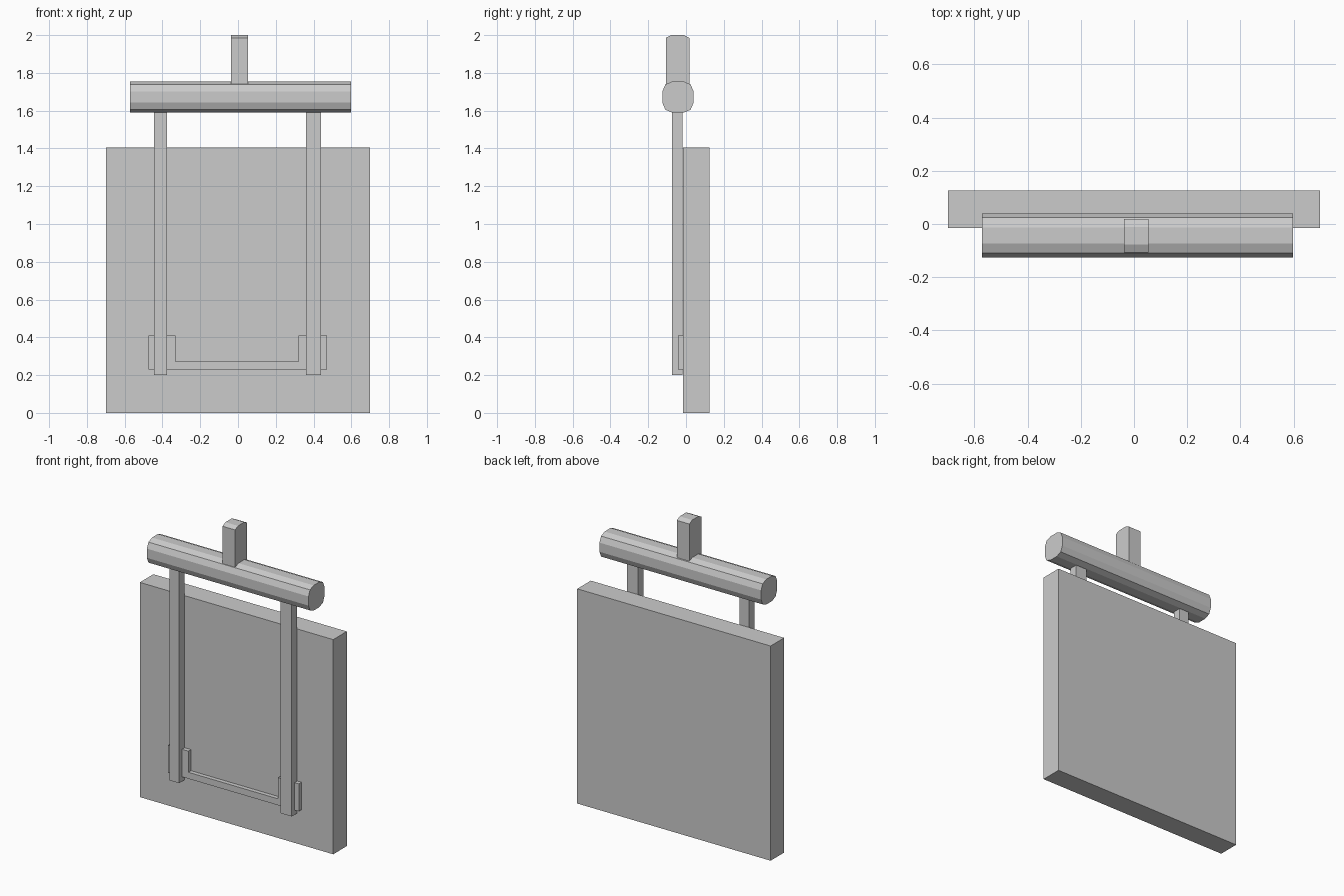
import bpy
import bmesh

if "Cube" in bpy.data.objects:
    bpy.data.objects.remove(bpy.data.objects["Cube"])


def prism(name, profile, x0, x1):
    """Extrude a (y, z) outline along x."""
    bm = bmesh.new()
    face = bm.faces.new([bm.verts.new((x0, y, z)) for y, z in profile])
    res = bmesh.ops.extrude_face_region(bm, geom=[face])
    verts = [g for g in res["geom"] if isinstance(g, bmesh.types.BMVert)]
    bmesh.ops.translate(bm, verts=verts, vec=(x1 - x0, 0, 0))
    bmesh.ops.recalc_face_normals(bm, faces=bm.faces)
    mesh = bpy.data.meshes.new(name)
    bm.to_mesh(mesh)
    bm.free()
    obj = bpy.data.objects.new(name, mesh)
    bpy.context.collection.objects.link(obj)
    return obj


def box(name, x, y, z):
    return prism(name, [(y[0], z[0]), (y[1], z[0]), (y[1], z[1]), (y[0], z[1])], *x)


# Hanging board
box("board", (-0.70, 0.70), (-0.015, 0.125), (0, 1.405))

# Two vertical straps and the brackets that hold their lower ends
for side, strap, bracket in (("left", (-0.445, -0.375), (-0.475, -0.33)),
                             ("right", (0.36, 0.44), (0.32, 0.47))):
    box(side + "_strap", strap, (-0.073, -0.018), (0.20, 1.63))
    box(side + "_bracket", bracket, (-0.043, -0.012), (0.23, 0.41))

# Thin bar joining the brackets
box("lower_crossbar", (-0.335, 0.325), (-0.043, -0.012), (0.23, 0.272))

# Twelve-sided horizontal beam
a, b, c = 0.03, 0.067, 0.0825
quarter = [(c, a), (b, b), (a, c)]
ring = []
for i in range(4):
    ring += quarter
    quarter = [(-v, u) for u, v in quarter]
prism("beam", [(u - 0.0425, v + 1.672) for u, v in ring], -0.572, 0.598)

# Hanging post with chamfered top
prism("top_post", [(-0.107, 1.66), (0.018, 1.66), (0.018, 1.985), (-0.012, 2.0),
                   (-0.077, 2.0), (-0.107, 1.985)], -0.037, 0.054)
